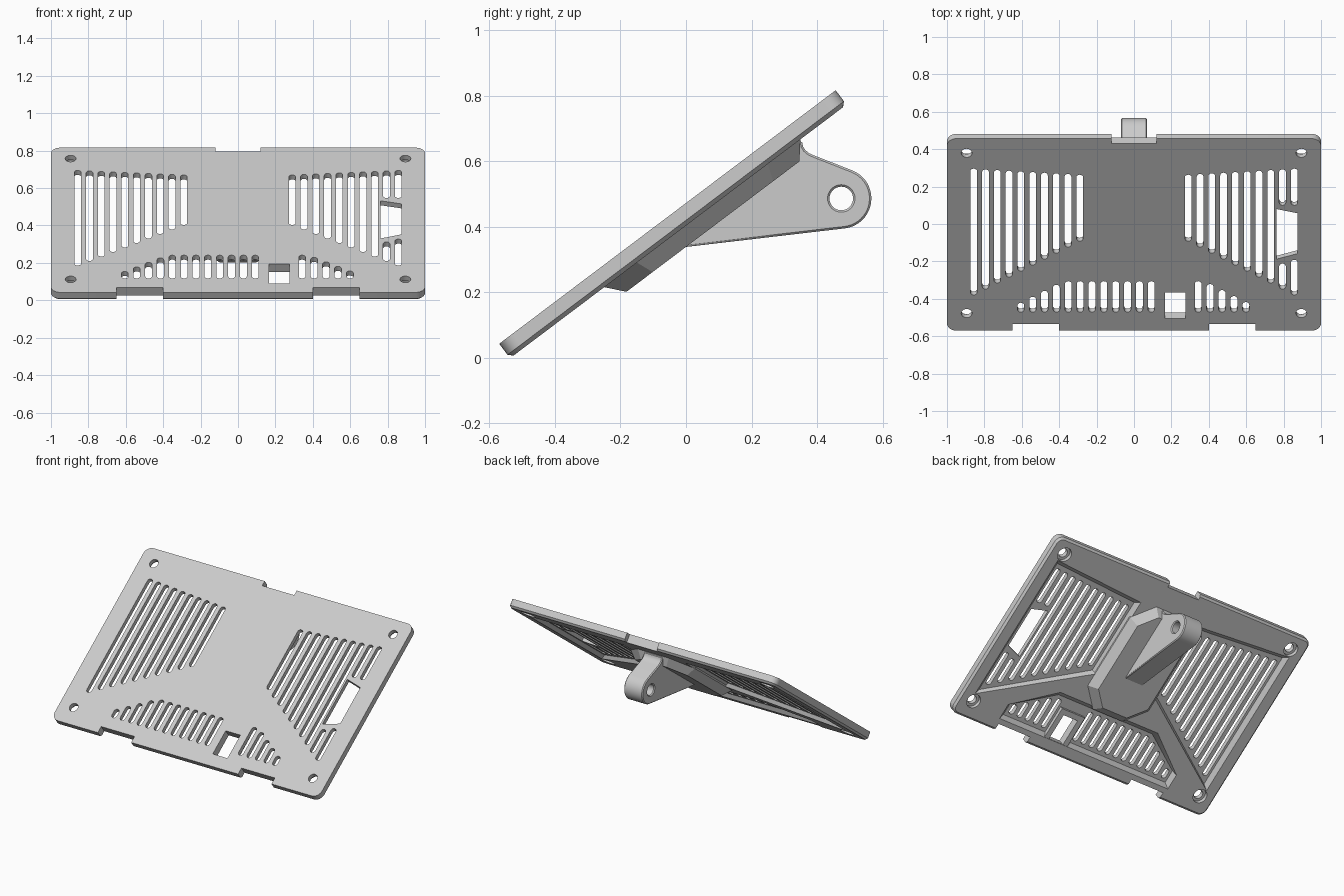
import bpy, bmesh
from math import sin, cos, pi, radians
from mathutils import Matrix

cube = bpy.data.objects.get("Cube")
if cube:
    bpy.data.objects.remove(cube, do_unlink=True)

grey = bpy.data.materials.new("light grey plastic")
grey.use_nodes = True
COL = (0.6, 0.6, 0.6, 1)
grey.diffuse_color = COL
for node in grey.node_tree.nodes:
    if node.type == 'BSDF_PRINCIPLED':
        node.inputs["Base Color"].default_value = COL

# Parts on the panel are built flat, then tilted together
TILT = Matrix.Translation((0, 0, 0.472)) @ Matrix.Rotation(radians(37), 4, 'X')
THICK, FLOOR = 0.055, -0.03


def make(name, pieces, matrix=TILT):
    """Each piece is a list of rings (points, height) skinned into a solid."""
    bm = bmesh.new()
    for rings in pieces:
        loops = [[bm.verts.new((x, y, h)) for x, y in pts] for pts, h in rings]
        for a, b in zip(loops, loops[1:]):
            for i in range(len(a)):
                j = (i + 1) % len(a)
                bm.faces.new((a[i], a[j], b[j], b[i]))
        bm.faces.new(loops[0])
        bm.faces.new(loops[-1])
    bmesh.ops.recalc_face_normals(bm, faces=bm.faces)
    mesh = bpy.data.meshes.new(name)
    bm.to_mesh(mesh)
    bm.free()
    mesh.materials.append(grey)
    obj = bpy.data.objects.new(name, mesh)
    bpy.context.collection.objects.link(obj)
    obj.matrix_world = matrix
    return obj


def combine(obj, tool, operation='DIFFERENCE'):
    tool.hide_render = True
    bpy.context.view_layer.update()
    mod = obj.modifiers.new("bool", 'BOOLEAN')
    mod.operation, mod.solver, mod.object = operation, 'EXACT', tool
    bpy.context.view_layer.objects.active = obj
    bpy.ops.object.modifier_apply(modifier=mod.name)
    bpy.data.objects.remove(tool, do_unlink=True)


def arc(cx, cy, r, a0, a1, n):
    return [(cx + r * cos(radians(a0 + (a1 - a0) * i / n)),
             cy + r * sin(radians(a0 + (a1 - a0) * i / n))) for i in range(n + 1)]


def circle(cx, cy, r, n=24):
    return arc(cx, cy, r, 0, 360, n)[:-1]


def rect(x0, x1, y0, y1):
    return [(x0, y0), (x1, y0), (x1, y1), (x0, y1)]


def rounded(x0, x1, y0, y1, r):
    return (arc(x1 - r, y1 - r, r, 0, 90, 6) + arc(x0 + r, y1 - r, r, 90, 180, 6)
            + arc(x0 + r, y0 + r, r, 180, 270, 6) + arc(x1 - r, y0 + r, r, 270, 360, 6))


def octagon(hw, y0, y1, c):
    return [(hw - c, y0), (hw, y0 + c), (hw, y1 - c), (hw - c, y1),
            (c - hw, y1), (-hw, y1 - c), (-hw, y0 + c), (c - hw, y0)]


def mirror(pts):
    return [(-x, y) for x, y in pts]


def through(pts):
    return [(pts, -0.15), (pts, 0.1)]


def slot(x, y0, y1, r=0.018):
    return through(arc(x, max(y1 - r, y0 + r + 0.002), r, 0, 180, 8)
                   + arc(x, y0 + r, r, 180, 360, 8))


def pocket(pts, d=0.025):
    """Recess in the back whose walls slope outwards."""
    xs, ys = zip(*pts)
    cx, cy = (min(xs) + max(xs)) / 2, (min(ys) + max(ys)) / 2
    kx, ky = 1 + 2 * d / (max(xs) - min(xs)), 1 + 2 * d / (max(ys) - min(ys))
    wide = [(cx + (x - cx) * kx, cy + (y - cy) * ky) for x, y in pts]
    return [(pts, FLOOR), (wide, -THICK), (wide, -0.1)]


# Panel with a chamfered back edge
Y0, Y1 = -0.714, 0.572
panel = make("panel", [[
    (rounded(-1, 1, Y0, Y1, 0.05), 0),
    (rounded(-1, 1, Y0, Y1, 0.05), 0.013 - THICK),
    (rounded(-0.987, 0.987, Y0 + 0.013, Y1 - 0.013, 0.037), -THICK)]])

# Recesses and screw counterbores in the back
side = [(0.255, 0.36), (0.89, 0.4), (0.89, -0.525), (0.255, -0.135)]
lower = [(-0.64, -0.61), (0.64, -0.61), (0.64, -0.525),
         (0.37, -0.36), (-0.37, -0.36), (-0.64, -0.525)]
screws = [(sx * 0.895, y) for sx in (-1, 1) for y in (0.475, -0.598)]
recesses = [pocket(side), pocket(mirror(side)), pocket(lower)]
recesses += [[(circle(x, y, 0.046), FLOOR), (circle(x, y, 0.046), -0.1)] for x, y in screws]
combine(panel, make("recess_cutter", recesses))

# Thick frame around the small lower window
frame = rect(0.13, 0.31, -0.65, -0.425)
combine(panel, make("window_frame", [[(frame, -0.054), (frame, -0.012)]]), 'UNION')

# Through cuts: vents, windows, screw holes and edge notches
cuts = [through(circle(x, y, 0.029)) for x, y in screws]
for i in range(10):
    x = 0.29 + 0.063 * i
    top, bottom = 0.33 + 0.0045 * i, -0.115 - 0.04 * i
    cuts.append(slot(-x, bottom, top))
    if i < 8:
        cuts.append(slot(x, bottom, top))
    else:
        cuts.append(slot(x, 0.125, top))
        cuts.append(slot(x, bottom, -0.265 if i == 8 else -0.24))
lower_x = [-0.605 + 0.0634 * i for i in range(12)] + [0.343 + 0.0638 * i for i in range(5)]
for x in lower_x:
    cuts.append(slot(x, -0.59, min(-0.383, -0.527 + (0.605 - abs(x)) * 0.63)))
cuts.append(through([(0.762, 0.1), (0.875, 0.072), (0.875, -0.198), (0.762, -0.235)]))
cuts.append(through(rect(0.165, 0.275, -0.633, -0.46)))
cuts.append(through(rect(-0.12, 0.12, 0.538, 0.7)))
for notch in (rect(0.4, 0.65, -0.8, -0.669), rect(-0.65, -0.4, -0.8, -0.669)):
    cuts.append(through(notch))
combine(panel, make("vent_cutter", cuts))

# Sloped mounting pad on the back
pad = make("mount_pad", [[
    (octagon(0.24, -0.354, 0.396, 0.125), -0.04),
    (octagon(0.24, -0.354, 0.396, 0.125), -THICK),
    (octagon(0.195, -0.308, 0.353, 0.1), -0.107)]])

# Pivot lug: side profile extruded across the width
PROFILE = Matrix(((0, 0, 1, 0), (1, 0, 0, 0), (0, 1, 0, 0), (0, 0, 0, 1)))
HX, HZ = 0.474, 0.486
outline = [(-0.008, 0.337), (0.03, 0.44), (0.33, 0.67), (0.355, 0.657), (0.357, 0.645),
           (0.364, 0.634), (0.376, 0.624), (0.392, 0.617)] + arc(HX, HZ, 0.092, 67, -83.5, 20)
lug = make("pivot_lug", [[(outline, -0.07), (outline, 0.07)]], PROFILE)
hole = circle(HX, HZ, 0.036, 32)
combine(lug, make("pivot_cutter", [[(hole, -0.2), (hole, 0.2)]], PROFILE))
bevel = lug.modifiers.new("edge", 'BEVEL')
bevel.width, bevel.segments, bevel.limit_method = 0.006, 1, 'ANGLE'
bevel.angle_limit = radians(60)

# Smooth the round edges, keep the corners crisp
bpy.ops.object.select_all(action='DESELECT')
for obj in (panel, pad, lug):
    obj.select_set(True)
bpy.context.view_layer.objects.active = panel
bpy.ops.object.shade_smooth_by_angle(angle=radians(30))
